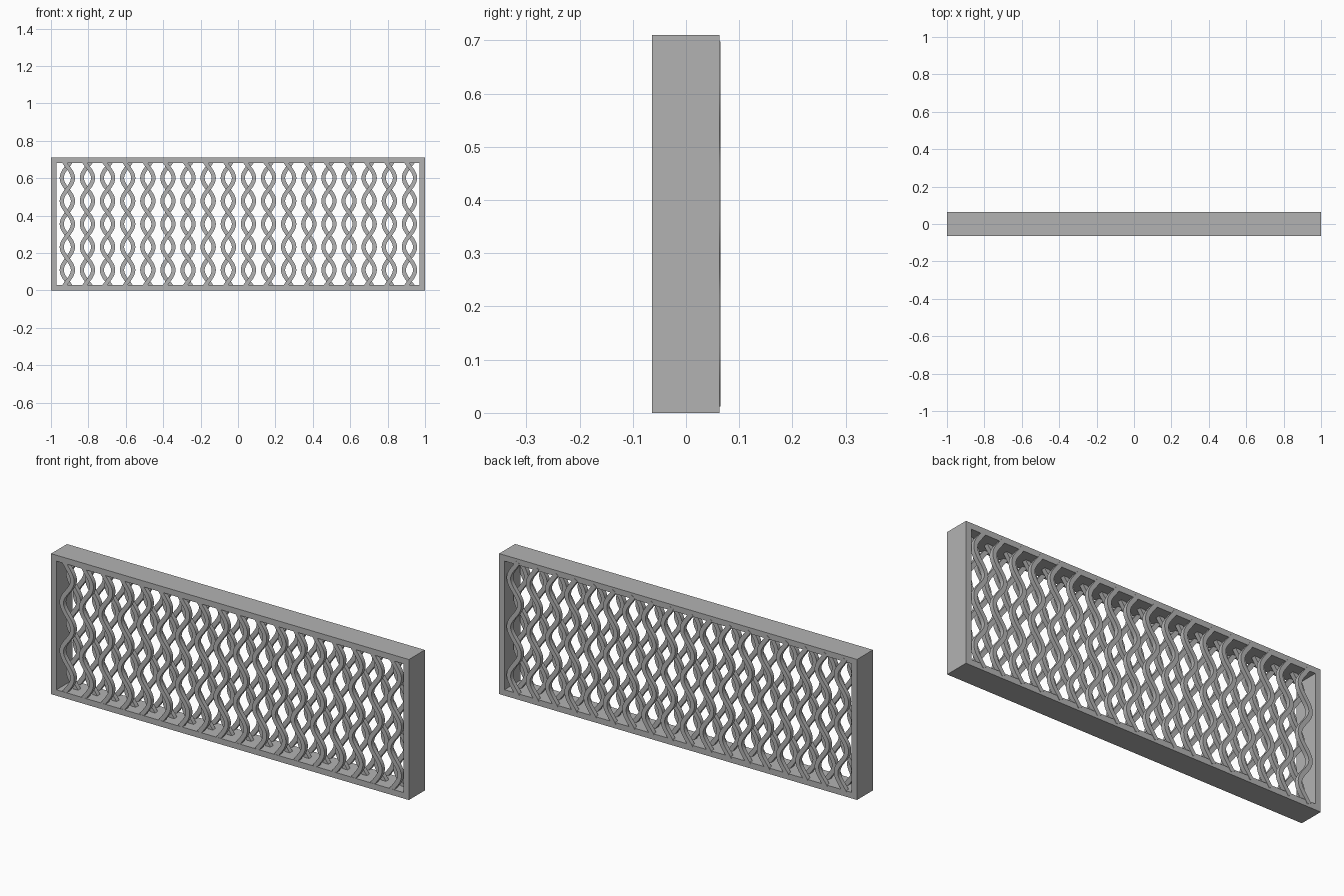
import bpy, bmesh, math
from mathutils import Vector

cube = bpy.data.objects.get("Cube")
if cube:
    bpy.data.objects.remove(cube, do_unlink=True)

grey = bpy.data.materials.new("plain grey")
grey.use_nodes = True
colour = (0.45, 0.45, 0.45, 1)
grey.diffuse_color = colour
grey.node_tree.nodes["Principled BSDF"].inputs["Base Color"].default_value = colour

HEIGHT = 0.71
FRONT, BACK = -0.064, 0.063
WALL = 0.03
MID = HEIGHT / 2


def finish(bm, name):
    bmesh.ops.recalc_face_normals(bm, faces=bm.faces)
    mesh = bpy.data.meshes.new(name)
    bm.to_mesh(mesh)
    bm.free()
    mesh.materials.append(grey)
    obj = bpy.data.objects.new(name, mesh)
    bpy.context.collection.objects.link(obj)
    return obj


def extrude_back(bm, faces, depth):
    geom = bmesh.ops.extrude_face_region(bm, geom=faces)["geom"]
    verts = [g for g in geom if isinstance(g, bmesh.types.BMVert)]
    bmesh.ops.translate(bm, verts=verts, vec=(0, depth, 0))


# Outer frame: a rectangular ring extruded through the depth
bm = bmesh.new()
rings = []
for inset in (0, WALL):
    x, top = 1 - inset, HEIGHT - inset
    corners = [(-x, inset), (x, inset), (x, top), (-x, top)]
    rings.append([bm.verts.new((cx, FRONT, cz)) for cx, cz in corners])
outer, inner = rings
faces = [bm.faces.new((outer[i], outer[(i + 1) % 4], inner[(i + 1) % 4], inner[i]))
         for i in range(4)]
extrude_back(bm, faces, BACK - FRONT)
finish(bm, "frame")

# Wavy slats: flat sine ribbons whose ends sink into the frame
COLUMNS, SPACING = 18, 0.1076
HALF_WAVE, AMPLITUDE = 0.123, 0.03
REACH, STEPS = 0.338, 66
HALF_WIDTH, DEPTH = 0.011, 0.022


def wavy_layer(name, y, side):
    bm = bmesh.new()
    k = math.pi / HALF_WAVE
    faces = []
    for c in range(COLUMNS):
        cx = 0.002 + (c - (COLUMNS - 1) / 2) * SPACING
        rows = []
        for s in range(STEPS + 1):
            z = REACH * (2 * s / STEPS - 1)
            centre = Vector((cx + side * AMPLITUDE * math.cos(k * z), y, MID + z))
            slope = -side * AMPLITUDE * k * math.sin(k * z)
            across = Vector((1, 0, -slope)).normalized() * HALF_WIDTH
            rows.append((bm.verts.new(centre - across), bm.verts.new(centre + across)))
        faces += [bm.faces.new((a[0], a[1], b[1], b[0])) for a, b in zip(rows, rows[1:])]
    extrude_back(bm, faces, DEPTH)
    obj = finish(bm, name)
    bpy.ops.object.select_all(action="DESELECT")
    obj.select_set(True)
    bpy.context.view_layer.objects.active = obj
    bpy.ops.object.shade_smooth_by_angle(angle=math.radians(30))


# Outer layers share a phase, the middle one is mirrored
wavy_layer("front_slats", FRONT + 0.001, 1)
wavy_layer("middle_slats", -DEPTH / 2, -1)
wavy_layer("back_slats", BACK + 0.0015 - DEPTH, 1)
